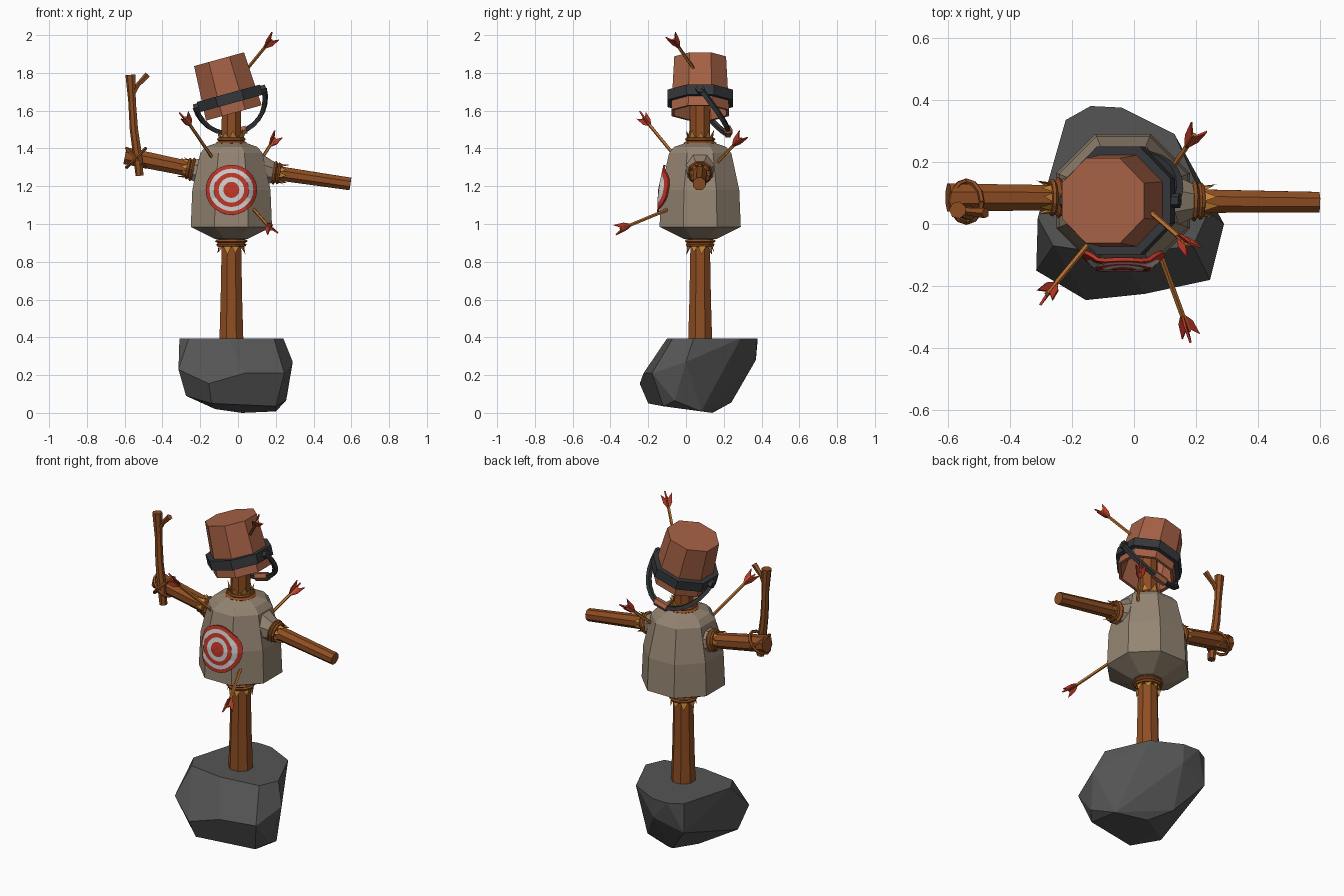
import bpy, bmesh, math
from mathutils import Vector as V, Matrix

if "Cube" in bpy.data.objects:
    bpy.data.objects.remove(bpy.data.objects["Cube"])

Z = V((0, 0, 1))
CX, CY = -0.035, 0.075          # axis of the post


def mat(name, r, g, b):
    m = bpy.data.materials.new(name)
    m.diffuse_color = (r, g, b, 1)
    m.use_nodes = True
    m.node_tree.nodes["Principled BSDF"].inputs["Base Color"].default_value = m.diffuse_color
    return m


WOOD = mat("wood", .27, .075, .016)
CLAY = mat("bucket_wood", .38, .12, .06)
SACK = mat("sackcloth", .30, .235, .17)
STONE = mat("stone", .09, .09, .09)
IRON = mat("iron", .035, .038, .043)
RED = mat("red", .5, .035, .02)
WHITE = mat("white", .65, .65, .65)
STRAW = mat("straw", .55, .23, .03)
SHAFT = mat("shaft", .5, .17, .03)


def finish(name, bm, mats):
    bmesh.ops.recalc_face_normals(bm, faces=bm.faces)
    me = bpy.data.meshes.new(name)
    bm.to_mesh(me)
    bm.free()
    for m in mats:
        me.materials.append(m)
    ob = bpy.data.objects.new(name, me)
    bpy.context.collection.objects.link(ob)
    return ob


def frame(loc, direction):
    return Matrix.Translation(loc) @ Z.rotation_difference(V(direction).normalized()).to_matrix().to_4x4()


def skin(bm, rings, cap=True, closed=False):
    n = len(rings[0])
    pairs = list(zip(rings, rings[1:])) + ([(rings[-1], rings[0])] if closed else [])
    for a, b in pairs:
        for i in range(n):
            bm.faces.new((a[i], a[(i + 1) % n], b[(i + 1) % n], b[i]))
    if cap and not closed:
        bm.faces.new(rings[0])
        bm.faces.new(rings[-1])


def lathe(name, profile, M, m, n=8, closed=False):
    """Turned polygonal solid; radii are measured to the flats."""
    bm = bmesh.new()
    k = 1 / math.cos(math.pi / n)
    ang = [math.tau * (i + .5) / n for i in range(n)]
    skin(bm, [[bm.verts.new(M @ V((r * k * math.cos(a), r * k * math.sin(a), z))) for a in ang]
              for r, z in profile], closed=closed)
    return finish(name, bm, [m])


def tube(name, pts, radii, m, n=8):
    """Faceted rod along a path, with a radius per point."""
    bm = bmesh.new()
    pts = [V(p) for p in pts]
    rings, q, old = [], None, None
    for i, p in enumerate(pts):
        t = (pts[min(i + 1, len(pts) - 1)] - pts[max(i - 1, 0)]).normalized()
        q = Z.rotation_difference(t) if q is None else old.rotation_difference(t) @ q
        old = t
        r = radii[i] if isinstance(radii, (list, tuple)) else radii
        rings.append([bm.verts.new(p + q @ V((r * math.cos(a), r * math.sin(a), 0)))
                      for a in [math.tau * (j + .5) / n for j in range(n)]])
    skin(bm, rings)
    return finish(name, bm, [m])


def collar(name, loc, direction, r):
    """Two rope turns with a frayed straw fringe pointing along direction."""
    M = frame(V(loc), direction)
    lathe(name + "_rope", [(r * .75, -.022), (r + .008, -.018), (r + .014, -.008), (r, .001),
                           (r + .008, .008), (r + .004, .018), (r * .75, .022)], M, WOOD, 10)
    bm = bmesh.new()
    for i in range(9):
        a = math.tau * i / 9
        P = lambda rad, da, z: bm.verts.new(M @ V((rad * math.cos(a + da), rad * math.sin(a + da), z)))
        b, c, d = P(r, -.36, .012), P(r, .36, .012), P(r * .72, 0, .01)
        tip = P(r * 1.1, .08 * (-1) ** i, .05 + .007 * (i % 3))
        for f in ((b, c, tip), (c, d, tip), (d, b, tip), (b, d, c)):
            bm.faces.new(f)
    finish(name + "_fringe", bm, [STRAW])


# base boulder: convex hull of a few corners
bm = bmesh.new()
for p in [(-.31, .02, .395), (-.22, .335, .395), (-.14, .38, .395), (-.04, .375, .395), (.13, .29, .395),
          (.24, .04, .395), (.19, -.07, .395), (-.05, -.1, .395), (-.26, -.07, .395),
          (-.315, -.15, .23), (-.155, -.245, .155), (.035, -.225, .21), (.245, -.18, .21), (.29, 0, .27),
          (-.275, -.1, .09), (-.14, -.2, .05), (.2, -.12, .035), (.255, -.06, .065), (.2, .08, .008),
          (.02, .14, 0), (-.12, .05, .02), (-.08, .24, .055), (-.04, .37, .28), (-.22, .335, .22)]:
    bm.verts.new(p)
bmesh.ops.convex_hull(bm, input=bm.verts)
bmesh.ops.delete(bm, geom=[v for v in bm.verts if not v.link_faces], context='VERTS')
bmesh.ops.dissolve_limit(bm, angle_limit=.12, verts=bm.verts, edges=bm.edges)
finish("boulder", bm, [STONE])

# post, sack body, neck
axis = Matrix.Translation((CX, CY, 0))
lathe("post", [(.065, .33), (.057, .6), (.051, .93)], axis, WOOD)
BODY = [(.085, .92), (.215, .985), (.207, 1.18), (.165, 1.375), (.138, 1.408), (.075, 1.43)]
lathe("sack_body", BODY, axis, SACK)
lathe("neck", [(.052, 1.4), (.05, 1.72)], axis, WOOD)
collar("waist_collar", (CX, CY, .9), (0, 0, -1), .068)
collar("neck_collar", (CX, CY, 1.438), (0, 0, 1), .068)

# arms with sleeves and collars
for side, a, b, ra, rb in (("left", (-.15, .085, 1.27), (-.598, .085, 1.362), .042, .049),
                           ("right", (.1, .075, 1.285), (.595, .07, 1.212), .042, .036)):
    a, b = V(a), V(b)
    d = (b - a).normalized()
    tube(side + "_arm", [a, b], [ra, rb], WOOD)
    lathe(side + "_sleeve", [(.085, 0), (.052, .075)], frame(a + d * .02, d), SACK)
    collar(side + "_collar", a + d * .105, d, .05)

# stick tied to the left arm, with a twig and crossed lashing
tube("stick", [(-.52, .035, 1.255), (-.53, .035, 1.36), (-.55, .04, 1.5), (-.56, .045, 1.65), (-.568, .045, 1.79)],
     [.022, .025, .023, .021, .028], WOOD, 7)
tube("twig", [(-.56, .045, 1.68), (-.53, .04, 1.735), (-.478, .035, 1.79)], [.013, .013, .017], WOOD, 5)
for s in (1, -1):
    tube("lashing", [(-.54 + .05 * math.cos(t), .072 + .066 * math.sin(t), 1.35 + s * .05 * math.cos(t))
                     for t in [math.tau * i / 12 for i in range(13)]], .009, WOOD, 5)


# target plate wrapped over the body front
def front_y(dx, z):
    for (r0, z0), (r1, z1) in zip(BODY, BODY[1:]):
        if z0 <= z <= z1:
            r = r0 + (r1 - r0) * (z - z0) / (z1 - z0)
    return CY - .01 - min(r, r * math.sqrt(2) - abs(dx))


bm = bmesh.new()
N, TZ = 28, 1.18
radii = [.02, .042, .067, .09, .112, .132]
rings = [[bm.verts.new((CX + r * math.cos(t), front_y(r * math.cos(t), TZ + r * math.sin(t)), TZ + r * math.sin(t)))
          for t in [math.tau * i / N for i in range(N)]] for r in radii]
bm.faces.new(rings[0])
for k, (a, b) in enumerate(zip(rings, rings[1:])):
    for i in range(N):
        f = bm.faces.new((a[i], a[(i + 1) % N], b[(i + 1) % N], b[i]))
        f.material_index = k % 2
plate = finish("target", bm, [RED, WHITE])
sol = plate.modifiers.new("thickness", 'SOLIDIFY')
sol.thickness, sol.offset = .012, 0

# tilted bucket head with iron band, hinges and swung-back handle
H = Matrix.Translation((-.022, CY, 1.588)) @ Matrix.Rotation(math.radians(-15.4), 4, 'Y')
lathe("bucket", [(.137, .295), (.153, 0), (.137, 0), (.122, .27)], H, CLAY)
lathe("bucket_band", [(.174, .052), (.174, .108), (.14, .108), (.145, .052)], H, IRON, closed=True)
for s in (-1, 1):
    tube("hinge", [H @ V((s * .16, 0, .08)), H @ V((s * .198, 0, .08))], .024, IRON, 6)
swing = math.radians(39)


def loop(t):
    d = .24 * math.sin(t)
    return H @ V((.188 * math.cos(t), d * math.sin(swing), .08 - d * math.cos(swing)))


tube("handle", [loop(math.pi * i / 14) for i in range(15)], .016, IRON, 4)
tube("handle_grip", [loop(math.pi * .43), loop(math.pi * .57)], .024, CLAY, 6)


# arrows: shaft plus three swept vanes
def arrow(name, a, b):
    a, b = V(a), V(b)
    d = (b - a).normalized()
    L = (b - a).length
    tube(name + "_shaft", [a - d * .04, b - d * .02], .009, SHAFT, 5)
    M = frame(a, d)
    bm = bmesh.new()
    for i in range(3):
        R = M @ Matrix.Rotation(math.tau * i / 3, 4, 'Z')
        sides = [[bm.verts.new(R @ V((x, y, L + z))) for x, z in
                  ((.004, -.085), (.026, -.05), (.034, .005), (.004, -.03))] for y in (-.004, .004)]
        skin(bm, sides)
    finish(name + "_fletching", bm, [RED])


arrow("head_arrow", (.04, .05, 1.81), (.187, -.077, 1.99))
arrow("chest_arrow", (-.135, -.05, 1.35), (-.29, -.237, 1.578))
arrow("shoulder_arrow", (.115, .17, 1.33), (.203, .3, 1.467))
arrow("belly_arrow", (.085, -.1, 1.075), (.182, -.365, .965))
